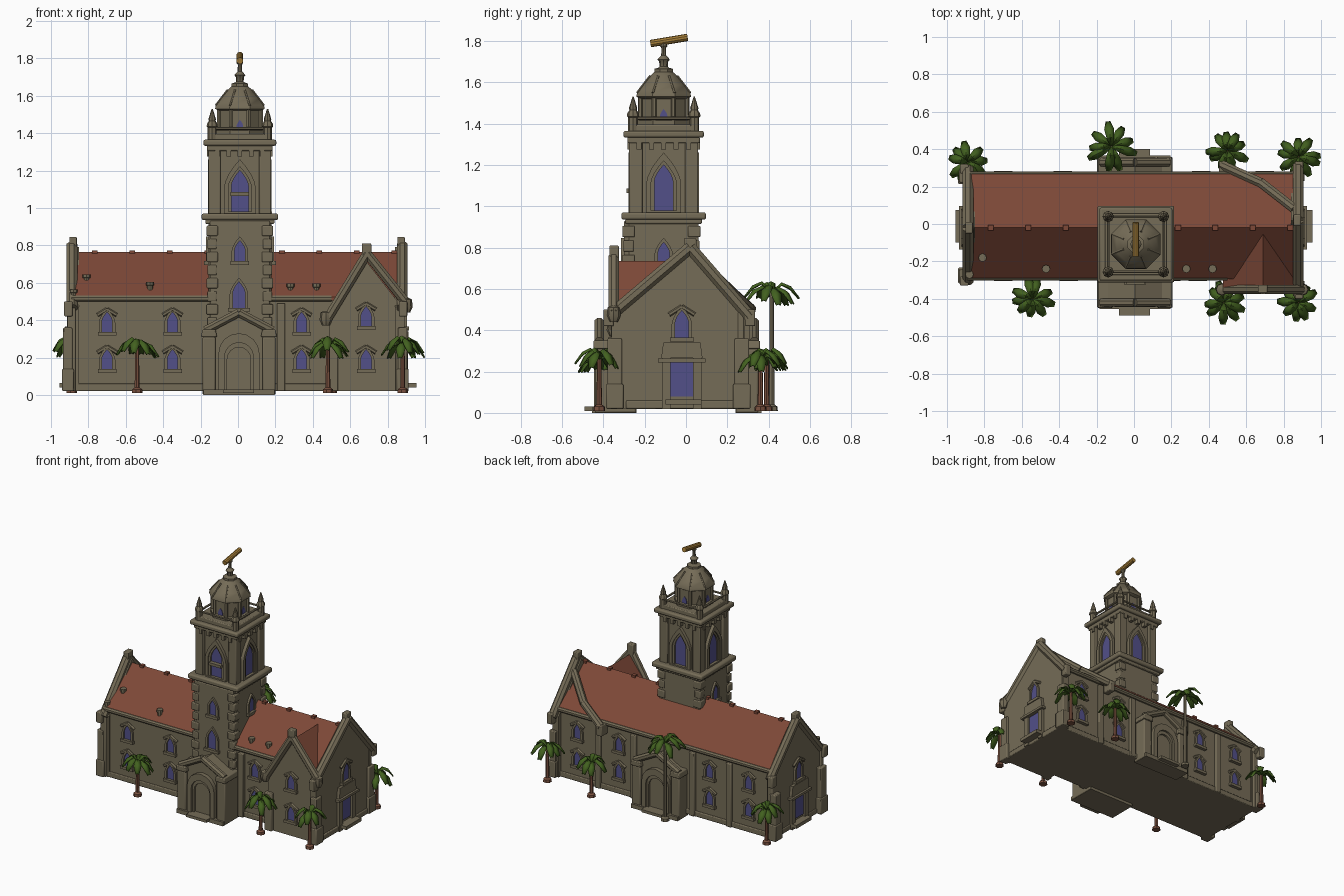
import bpy, bmesh, math, random
from mathutils import Vector

if "Cube" in bpy.data.objects:
    bpy.data.objects.remove(bpy.data.objects["Cube"])
random.seed(4)

def mat(name, c):
    m = bpy.data.materials.new(name)
    m.diffuse_color = (*c, 1)
    m.use_nodes = True
    m.node_tree.nodes["Principled BSDF"].inputs["Base Color"].default_value = m.diffuse_color
    return m
STONE = mat("stone", (0.178, 0.15, 0.095))
ROOF = mat("roof_tile", (0.205, 0.065, 0.038))
GLASS = mat("blue_glass", (0.085, 0.08, 0.25))
LEAF = mat("palm_green", (0.055, 0.12, 0.014))
BARK = mat("palm_bark", (0.19, 0.08, 0.048))
GOLD = mat("brass", (0.38, 0.21, 0.04))

def make(name, verts, faces, m, bevel=0):
    me = bpy.data.meshes.new(name)
    me.from_pydata([tuple(v) for v in verts], [], faces)
    bm = bmesh.new(); bm.from_mesh(me)
    bmesh.ops.recalc_face_normals(bm, faces=bm.faces)
    bm.to_mesh(me); bm.free()
    me.materials.append(m)
    ob = bpy.data.objects.new(name, me)
    bpy.context.collection.objects.link(ob)
    if bevel:
        b = ob.modifiers.new("soft_edges", 'BEVEL')
        b.width = bevel; b.segments = 2
    return ob

# placement on a facade: u runs along it, z up, d outward
def P(face, u, z, d):
    return {'front': (u, -d, z), 'back': (u, d, z), 'right': (d, u, z), 'left': (-d, u, z)}[face]

def prism(name, face, prof, d0, d1, m=STONE, bevel=0):
    n = len(prof)
    v = [P(face, u, z, d) for d in (d0, d1) for u, z in prof]
    f = [tuple(range(n)), tuple(range(n, 2*n))] + [(i, (i+1) % n, n+(i+1) % n, n+i) for i in range(n)]
    return make(name, v, f, m, bevel)

def box(name, x0, x1, y0, y1, z0, z1, m=STONE, bevel=0.006):
    return prism(name, 'right', [(y0, z0), (y1, z0), (y1, z1), (y0, z1)], x0, x1, m, bevel)

def ring(name, face, outer, inner, d0, d1):
    n = len(outer)
    v = [P(face, u, z, d) for d in (d0, d1) for pr in (outer, inner) for u, z in pr]
    f = []
    for i in range(n):
        j = (i+1) % n
        f += [(n*2+i, n*2+j, n*3+j, n*3+i), (i, j, n*2+j, n*2+i), (n+i, n+j, n*3+j, n*3+i)]
    return make(name, v, f, STONE)

def lathe(name, x, y, prof, m=STONE, n=8, rot=0.0):
    v = [(x+r*math.cos(rot+2*math.pi*i/n), y+r*math.sin(rot+2*math.pi*i/n), z) for r, z in prof for i in range(n)]
    k = len(prof)
    f = [(a*n+i, a*n+(i+1) % n, (a+1)*n+(i+1) % n, (a+1)*n+i) for a in range(k-1) for i in range(n)]
    return make(name, v, f + [tuple(range(n)), tuple(range((k-1)*n, k*n))], m)

def beam(name, a, b, r, m=STONE, n=8):
    a, b = Vector(a), Vector(b)
    q = (b-a).to_track_quat('Z', 'Y')
    v = [p + q @ Vector((r*math.cos(2*math.pi*(i+.5)/n), r*math.sin(2*math.pi*(i+.5)/n), 0)) for p in (a, b) for i in range(n)]
    f = [(i, (i+1) % n, n+(i+1) % n, n+i) for i in range(n)]
    return make(name, v, f + [tuple(range(n)), tuple(range(n, 2*n))], m)

def arch(u, z0, w, h, pointed=True):
    s = h - w*(0.9 if pointed else 0.5)
    pts = [(u-w/2, z0), (u+w/2, z0)]
    for i in range(9):
        t = i/8*math.pi
        k = 1.8 if pointed else 1
        rise = (1-abs(math.cos(t)))**0.6 if pointed else math.sin(t)
        pts.append((u+w/2*math.cos(t), z0+s+w/2*k*rise))
    return pts

def window(name, face, u, zc, d, w=0.055, h=0.105, hood=True):
    prism(name+"_glass", face, arch(u, zc-h/2, w, h), d-0.004, d+0.004, GLASS)
    ring(name+"_frame", face, arch(u, zc-h/2-.012, w+.034, h+.034), arch(u, zc-h/2, w, h), d-.01, d+.014)
    prism(name+"_sill", face, [(u+a, zc-h/2+b) for a, b in ((-w*.9, -.02), (w*.9, -.02), (w*.9, 0), (-w*.9, 0))], d-.01, d+.024)
    if hood:
        for s in (-1, 1):
            beam(name+"_hood", P(face, u+s*w*.95, zc+h*.35, d+.006), P(face, u, zc+h*.65, d+.006), .011, n=6)

def chevron(l, lz, c, cz, r, rz, t):
    return [(l, lz), (c, cz), (r, rz), (r, rz-t), (c, cz-t), (l, lz-t)]

# main hall and its roof
prism("hall", 'right', [(-.28, .02), (.26, .02), (.26, .51), (-.02, .745), (-.28, .51)], -.89, .88)
prism("hall_roof", 'right', chevron(-.295, .525, -.02, .765, .275, .525, .02), -.87, .87, ROOF)
box("plinth", -.905, .9, -.29, .27, .02, .06)
for x0, x1, y in ((-.89, -.16, -.285), (.18, .5, -.285), (-.89, .88, .265)):
    beam("eave_gutter", (x0, y, .515), (x1, y, .515), .018)
for i in range(9):
    box("ridge_tile", -.78+i*.2, -.75+i*.2, -.035, -.005, .755, .771, ROOF, 0)

# end gables with coping, corner buttresses, doors and windows
for face, lo, hi, ya, za, d in (('left', -.29, .27, -.02, .79, .90), ('right', -.36, .285, 0.02, .79, .89)):
    s = 1 if face == 'right' else -1
    prism(face+"_gable_wall", face, [(lo, .02), (hi, .02), (hi, .47), (ya, za), (lo, .47)], d-.05, d)
    for e in (lo-.015, hi+.025):
        beam(face+"_coping", P(face, e, .465, d-.012), P(face, ya, za+.01, d-.012), .031)
        box(face+"_kneeler", s*d-.03, s*d+.015, e-.025, e+.025, .42, .50)
    box(face+"_finial", s*(d-.018)-.02, s*(d-.018)+.02, ya-.03, ya+.03, .76, .845)
    for y in (lo+.015, hi-.015):
        box(face+"_buttress", s*d-.035, s*d+.015, y-.035, y+.035, .02, .36)
        box(face+"_buttress_foot", s*d-.04, s*d+.022, y-.042, y+.042, .02, .14)
    window(face+"_gable_window", face, -.02, .43, d, .065, .13)
    prism(face+"_door", face, [(-.08, .08), (.04, .08), (.04, .255), (-.08, .255)], d, d+.006, GLASS)
    for y in (-.095, .055):
        prism(face+"_door_jamb", face, [(y-.02, .02), (y+.02, .02), (y+.02, .27), (y-.02, .27)], d, d+.02)
    prism(face+"_door_lintel", face, [(-.12, .265), (.08, .265), (.07, .34), (-.11, .34)], d, d+.022)
    prism(face+"_door_shelf", face, [(-.135, .245), (.095, .245), (.095, .262), (-.135, .262)], d, d+.035)
    prism(face+"_door_step", face, [(-.1, .04), (.075, .04), (.075, .065), (-.1, .065)], d-.01, .955)

# front cross gable at the right and the slanting rear coping
prism("cross_wing", 'front', [(.49, .02), (.885, .02), (.885, .46), (.69, .71), (.49, .45)], .03, .35)
prism("cross_roof", 'front', chevron(.475, .45, .69, .735, .883, .49, .02), .04, .345, ROOF)
for x, z in ((.48, .41), (.91, .48)):
    beam("cross_coping", (x, -.35, z), (.69, -.35, .755), .027)
    lathe("cross_kneeler", x-.01, -.35, [(.02, z-.04), (.034, z-.01), (.03, z+.03), (.01, z+.04)])
box("cross_finial", .662, .713, -.37, -.325, .73, .81)
for x in (.505, .875):
    box("cross_buttress", x-.03, x+.03, -.375, -.33, .02, .3)
beam("rear_coping", (.47, .315, .50), (.68, .22, .585), .027)
beam("rear_coping", (.68, .22, .585), (.86, .08, .72), .027)
box("rear_kneeler", .455, .50, .26, .335, .44, .52)

# rows of hall windows
for z in (.39, .19):
    for x in (-.70, -.35, .34):
        window("front_window", 'front', x, z, .28)
    window("cross_window", 'front', .685, z+(.03 if z > .3 else 0), .35)
    for x in (-.70, -.38, .36, .70):
        window("rear_window", 'back', x, z, .26)
for x in (-.89, .23):
    box("front_pilaster", x-.022, x+.022, -.305, -.27, .02, .49)
for x in (-.88, -.54, -.24, .24, .53, .87):
    box("rear_pilaster", x-.022, x+.022, .25, .28, .02, .49)
# vents on the roof
for x, y, z in ((-.81, -.18, .60), (-.47, -.24, .56), (.28, -.24, .55), (.42, -.24, .55), (-.88, -.27, .52)):
    lathe("roof_vent", x, y, [(.016, z-.05), (.016, z+.025), (.022, z+.027), (.022, z+.045)])

# porches front and back
for face, d0, d1, dstep in (('front', .24, .43, .49), ('back', .24, .34, .40)):
    prism(face+"_porch", face, [(-.175, 0), (.185, 0), (.185, .33), (.005, .43), (-.175, .33)], d0, d1-.015)
    for u in (-.155, .165):
        prism(face+"_porch_pier", face, [(u-.035, 0), (u+.035, 0), (u+.035, .31), (u-.035, .31)], d0, d1+.01, bevel=.008)
        prism(face+"_pier_cap", face, [(u-.043, .31), (u+.043, .31), (u+.035, .35), (u-.035, .35)], d0, d1+.018, bevel=.006)
        k = -1 if u < 0 else 1
        beam(face+"_porch_coping", P(face, u+k*.02, .345, d1-.01), P(face, .005, .44, d1-.01), .024)
    ring(face+"_door_arch", face, arch(.005, .02, .22, .31, False), arch(.005, .02, .155, .26, False), d1-.02, d1+.015)
    ring(face+"_door_frame", face, arch(.005, .02, .155, .26, False), arch(.005, .02, .125, .235, False), d1-.02, d1)
    prism(face+"_landing", face, [(-.185, 0), (.195, 0), (.195, .03), (-.185, .03)], d0, d1+.025)
    prism(face+"_step", face, [(-.08, .01), (.085, .01), (.085, .03), (-.08, .03)], d0, dstep)

# tower: shaft, belfry and cornices, centred on TX, TY
TX, TY = .01, -.108
def slab(name, h, z0, z1, bevel=.006):
    box(name, TX-h, TX+h, TY-h, TY+h, z0, z1, STONE, bevel)
slab("tower_shaft", .168, .02, .94)
box("shaft_front", TX-.16, TX+.16, -.30, -.2, .02, .93)
slab("shaft_cornice_lower", .185, .915, .94)
slab("shaft_cornice", .205, .935, .97, .01)
slab("belfry", .147, .96, 1.33)
slab("belfry_cornice_lower", .175, 1.305, 1.335)
slab("belfry_cornice", .195, 1.332, 1.365, .01)
slab("balcony_floor", .165, 1.36, 1.395)
for sx in (-1, 1):
    for sy in (-1, 1):
        cx, cy = TX+sx*.148, TY+sy*.148 - (.022 if sy < 0 else 0)
        for i in range(8):
            h = .03 if i % 2 else .025
            box("quoin", cx-h, cx+h, cy-h, cy+h, .36+i*.07, .415+i*.07)
        cx, cy = TX+sx*.135, TY+sy*.135
        box("belfry_pier", cx-.032, cx+.032, cy-.032, cy+.032, .96, 1.32)
        lathe("pinnacle", TX+sx*.148, TY+sy*.148, [(.024, 1.36), (.024, 1.43), (.03, 1.435), (.028, 1.45), (.018, 1.465), (.02, 1.475), (.003, 1.53)])
        a, b = sx*.148, sy*.148
        beam("balcony_rail", (TX+a, TY+b, 1.425), ((TX-a, TY+b, 1.425) if sx == sy else (TX+a, TY-b, 1.425)), .008, n=6)
for face, u, c in (('front', TX, -TY), ('back', TX, TY), ('right', TY, TX), ('left', TY, -TX)):
    window("belfry_window", face, u, 1.09, c+.147, .09, .22, False)
    ring("belfry_arch", face, arch(u, .97, .17, .29), arch(u, .97, .124, .25), c+.14, c+.17)
    if face != 'back':
        window("shaft_window", face, u, .77, c+(.192 if face == 'front' else .168), .055, .11, False)
    for i in range(5):
        w = u-.12+i*.06
        prism("corbel", face, [(w-.012, 1.275), (w+.012, 1.275), (w+.012, 1.32), (w-.012, 1.32)], c+.14, c+.175)
window("tower_front_window", 'front', TX-.005, .535, .30, .065, .14, False)
prism("belfry_balconet", 'front', [(TX-.05, 1.065), (TX+.05, 1.065), (TX+.05, 1.085), (TX-.05, 1.085)], -TY+.14, -TY+.18)

# eight-sided lantern, dome and brass telescope
R8 = math.pi/8
lathe("lantern_drum", TX, TY, [(.135, 1.39), (.135, 1.415), (.118, 1.42), (.118, 1.53)], rot=R8)
lathe("dome", TX, TY, [(.125, 1.52), (.143, 1.53), (.14, 1.548), (.112, 1.585), (.072, 1.63), (.048, 1.65), (.048, 1.665), (.03, 1.67)], rot=R8)
for i in range(8):
    a = R8 + i*math.pi/4
    ca, sa = math.cos(a), math.sin(a)
    beam("lantern_post", (TX+.122*ca, TY+.122*sa, 1.40), (TX+.122*ca, TY+.122*sa, 1.535), .012, n=6)
    beam("dome_rib", (TX+.138*ca, TY+.138*sa, 1.548), (TX+.07*ca, TY+.07*sa, 1.63), .007, n=6)
for face, u, c in (('front', TX, -TY), ('back', TX, TY), ('right', TY, TX), ('left', TY, -TX)):
    prism("lantern_glass", face, arch(u, 1.42, .035, .05), c+.107, c+.113, GLASS)
lathe("telescope_stand", TX, TY, [(.04, 1.66), (.02, 1.675), (.022, 1.70), (.03, 1.71), (.012, 1.73), (.011, 1.765), (.018, 1.775), (.012, 1.80)])
beam("telescope", (TX, -.172, 1.787), (TX, .008, 1.817), .018, GOLD, 10)

# palms: trunk and folded drooping fronds
def palm(x, y, h, r, trunk):
    lathe("palm_trunk", x, y, [(.03, .01), (.028, .03), (.014, .04), (.012, h*.6), (.011, h)], trunk, 7)
    v, f = [], []
    off = random.random()
    for i in range(9):
        a = off + i*2*math.pi/9 + random.uniform(-.18, .18)
        l = r*random.uniform(.85, 1.05)
        up = random.uniform(-.02, .045)
        ca, sa = math.cos(a), math.sin(a)
        base = len(v)
        for t, dz, w in ((.02, 0, .008), (.35, .025+up*.6, .02), (.7, .005+up*.6, .026), (1, -.05+up*.7, .013)):
            for s in (-1, 0, 1):
                v.append((x+ca*l*t-sa*w*s, y+sa*l*t+ca*w*s, h+dz-abs(s)*w*.5))
        for k in range(3):
            for s in range(2):
                p = base+k*3+s
                f.append((p, p+1, p+4, p+3))
    ob = make("palm_fronds", v, f, LEAF)
    ob.modifiers.new("thickness", 'SOLIDIFY').thickness = .006
for x, y in ((-.89, .33), (-.54, -.40), (.48, -.42), (.88, -.42), (.50, .39), (.88, .36)):
    palm(x, y, .265, .115, BARK)
palm(-.12, .415, .59, .14, STONE)

# smooth shading with sharp edges kept
for ob in bpy.data.objects:
    ob.select_set(True)
    bpy.context.view_layer.objects.active = ob
bpy.ops.object.shade_smooth_by_angle(angle=math.radians(35))
